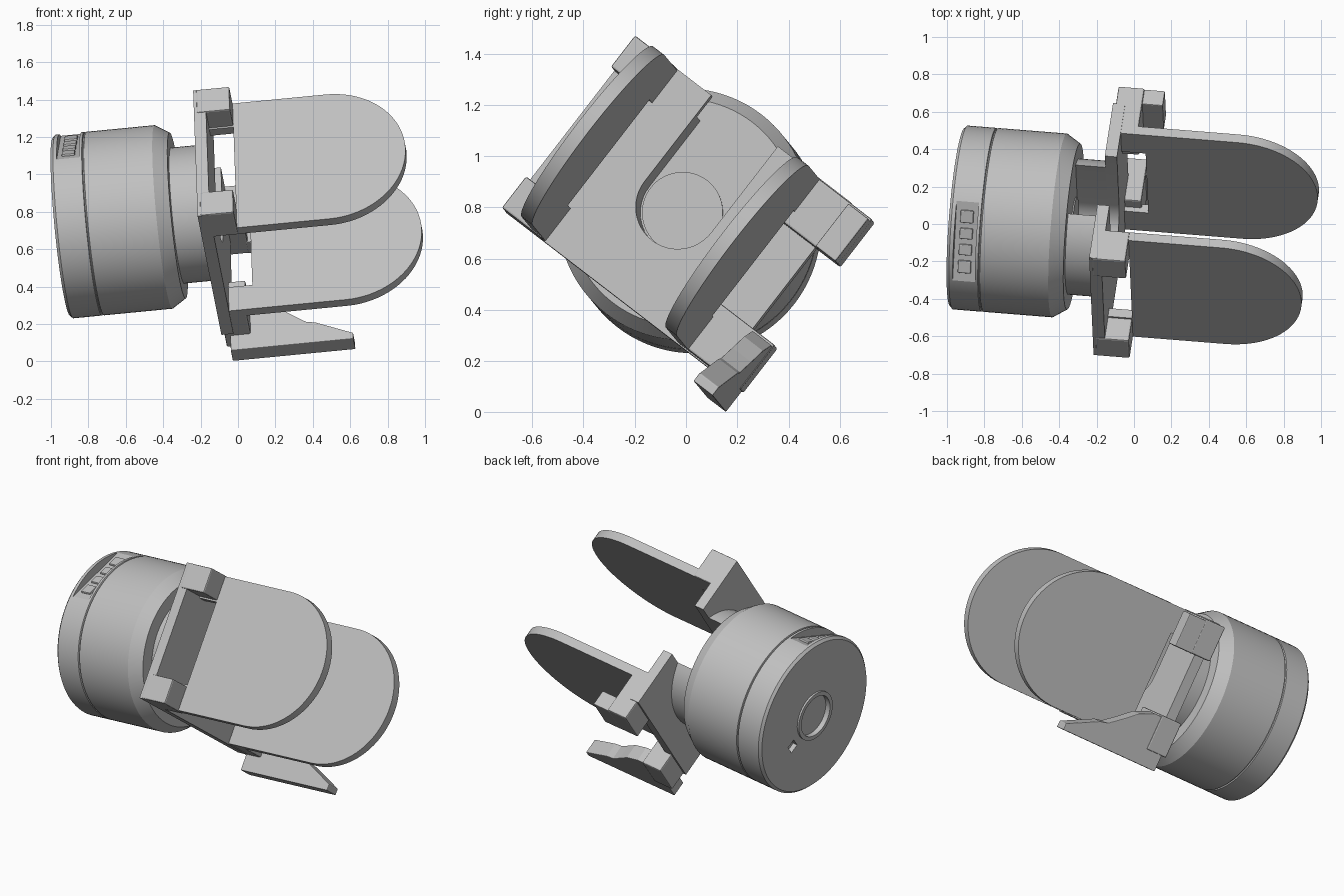
import bpy, bmesh
from math import pi, sin, cos, asin, radians
from mathutils import Vector, Matrix

if "Cube" in bpy.data.objects:
    bpy.data.objects.remove(bpy.data.objects["Cube"])

# Tool frame: local x along the axis, y across the fingers, z the opening direction
axis = Vector((1, -0.08, 0.097)).normalized()
across = Vector((0, 0.609, 0.793))
across = (across - axis * across.dot(axis)).normalized()
opening = axis.cross(across)
FRAME = Matrix((axis, across, opening)).transposed().to_4x4()
FRAME.translation = (-0.943, 0.036, 0.72)

grey = bpy.data.materials.new("light grey")
grey.use_nodes = True
colour = (0.53, 0.53, 0.53, 1)
grey.diffuse_color = colour
grey.node_tree.nodes["Principled BSDF"].inputs["Base Color"].default_value = colour


def finish(bm, name, smooth=False, bevel=0):
    bmesh.ops.remove_doubles(bm, verts=bm.verts, dist=1e-5)
    bmesh.ops.recalc_face_normals(bm, faces=bm.faces)
    mesh = bpy.data.meshes.new(name)
    bm.to_mesh(mesh)
    bm.free()
    mesh.materials.append(grey)
    obj = bpy.data.objects.new(name, mesh)
    bpy.context.collection.objects.link(obj)
    obj.matrix_world = FRAME
    if bevel:
        mod = obj.modifiers.new("Bevel", 'BEVEL')
        mod.width, mod.segments, mod.limit_method = bevel, 2, 'ANGLE'
    if smooth:
        bpy.ops.object.select_all(action='DESELECT')
        obj.select_set(True)
        bpy.context.view_layer.objects.active = obj
        bpy.ops.object.shade_smooth_by_angle(angle=radians(25))
    return obj


def prism(name, points, lo, hi, place, **style):
    """Extrude a flat outline; place(p, q, depth) gives the local position."""
    bm = bmesh.new()
    face = bm.faces.new([bm.verts.new(place(p, q, lo)) for p, q in points])
    moved = bmesh.ops.extrude_face_region(bm, geom=[face])["geom"]
    shift = Vector(place(0, 0, hi)) - Vector(place(0, 0, lo))
    bmesh.ops.translate(bm, vec=shift, verts=[v for v in moved if isinstance(v, bmesh.types.BMVert)])
    return finish(bm, name, **style)


def along(p, q, d):       # outline seen along the axis
    return (d, p, q)


def sideways(p, q, d):    # outline seen along the opening direction
    return (p, q, d)


def box(name, x, y, z, **style):
    pts = [(x[0], y[0]), (x[1], y[0]), (x[1], y[1]), (x[0], y[1])]
    return prism(name, pts, z[0], z[1], sideways, **style)


def lathe(name, profile, steps=96):
    bm = bmesh.new()
    verts = [bm.verts.new((x, r, 0)) for x, r in profile]
    edges = [bm.edges.new(pair) for pair in zip(verts, verts[1:])]
    bmesh.ops.spin(bm, geom=verts + edges, cent=(0, 0, 0), axis=(1, 0, 0),
                   angle=2 * pi, steps=steps)
    return finish(bm, name, smooth=True)


def arc(radius, start, end, steps, cx=0):
    angles = [start + (end - start) * i / steps for i in range(steps + 1)]
    return [(cx + radius * cos(t), radius * sin(t)) for t in angles]


# Motor housing with seam groove, chamfered nose and a ring around the rear socket
R = 0.493
body = lathe("housing", [(0.02, 0), (0.02, 0.13), (-0.012, 0.13), (-0.012, 0.155), (0, 0.155),
                         (0, R - 0.015), (0.015, R), (0.17, R), (0.173, R - 0.008),
                         (0.178, R - 0.008), (0.181, R), (0.55, R), (0.625, 0.445), (0.625, 0)])
lathe("centre_boss", [(0.6, 0), (0.6, 0.158), (0.632, 0.158), (0.632, 0)], 64)


def cut(cutter):
    cutter.hide_render = True
    cutter.hide_set(True)
    cutter.display_type = 'WIRE'
    mod = body.modifiers.new("Cut", 'BOOLEAN')
    mod.object, mod.solver = cutter, 'EXACT'


# Rear port
cut(box("port_cutter", (-0.05, 0.03), (-0.03, 0.03), (-0.26, -0.2)))

# Flat connector panel on the side, with small sockets
TURN = FRAME @ Matrix.Rotation(-radians(36), 4, 'X')
panel = box("panel_cutter", (0.035, 0.155), (-0.23, 0.23), (0.44, 0.6))
panel.matrix_world = TURN
cut(panel)
for i, (y, half) in enumerate([(-0.14, 0.035), (-0.045, 0.03), (0.045, 0.03), (0.14, 0.035)]):
    socket = box(f"socket_{i + 1}", (0.06, 0.13), (y - half, y + half), (0.42, 0.452), bevel=0.006)
    socket.matrix_world = TURN

# Collar and palm plate share a U-shaped slot, open on one side
SLOT, COLLAR, HALF = 0.165, 0.365, 0.425
slot_arc = arc(SLOT, -pi / 2, -3 * pi / 2, 24)
gap = asin(SLOT / COLLAR)
prism("collar", arc(COLLAR, gap, 2 * pi - gap, 64) + slot_arc, 0.61, 0.79, along, smooth=True)
V = 0.525
prism("palm_plate", [(HALF, SLOT), (HALF, V), (-HALF, V), (-HALF, -V), (HALF, -V),
                     (HALF, -SLOT)] + slot_arc, 0.785, 0.85, along, smooth=True)

# Two finger pads: straight plate with a round tip, joined by arms beside a window
tip = arc(0.42, -pi / 2, pi / 2, 40, 1.48)
INNER, OUTER = 0.33, 0.385
for name, side in (("upper", 1), ("lower", -1)):
    outline = [(0.84, 0.42), (0.84, 0.26), (0.98, 0.26), (0.98, -0.26), (0.84, -0.26), (0.84, -0.42)]
    prism(name + "_finger", outline + tip, side * INNER, side * OUTER, sideways, smooth=True)

# Mounting blocks on the outside of each finger
for name, s in (("left", 1), ("right", -1)):
    ys = sorted((s * 0.27, s * 0.425))
    box(f"upper_block_{name}", (0.8, 0.98), ys, (INNER, 0.53), bevel=0.008)
    ys = sorted((s * 0.2, s * 0.42))
    box(f"lower_block_{name}", (0.8, 0.94), ys, (-0.645, -0.36), bevel=0.008)

# Hook and tapered fin standing off the lower finger
box("hook", (0.93, 1.05), (0.2, 0.41), (-0.645, -0.546), bevel=0.005)
fin = [(0.83, -0.52), (1.49, -0.52), (1.49, -0.48), (1.29, -0.385), (1.24, -0.375),
       (1.16, -0.315), (1.08, -0.25), (0.98, -0.21), (0.83, -0.21)]
prism("fin", fin, -0.64, -0.545, sideways, bevel=0.004)
